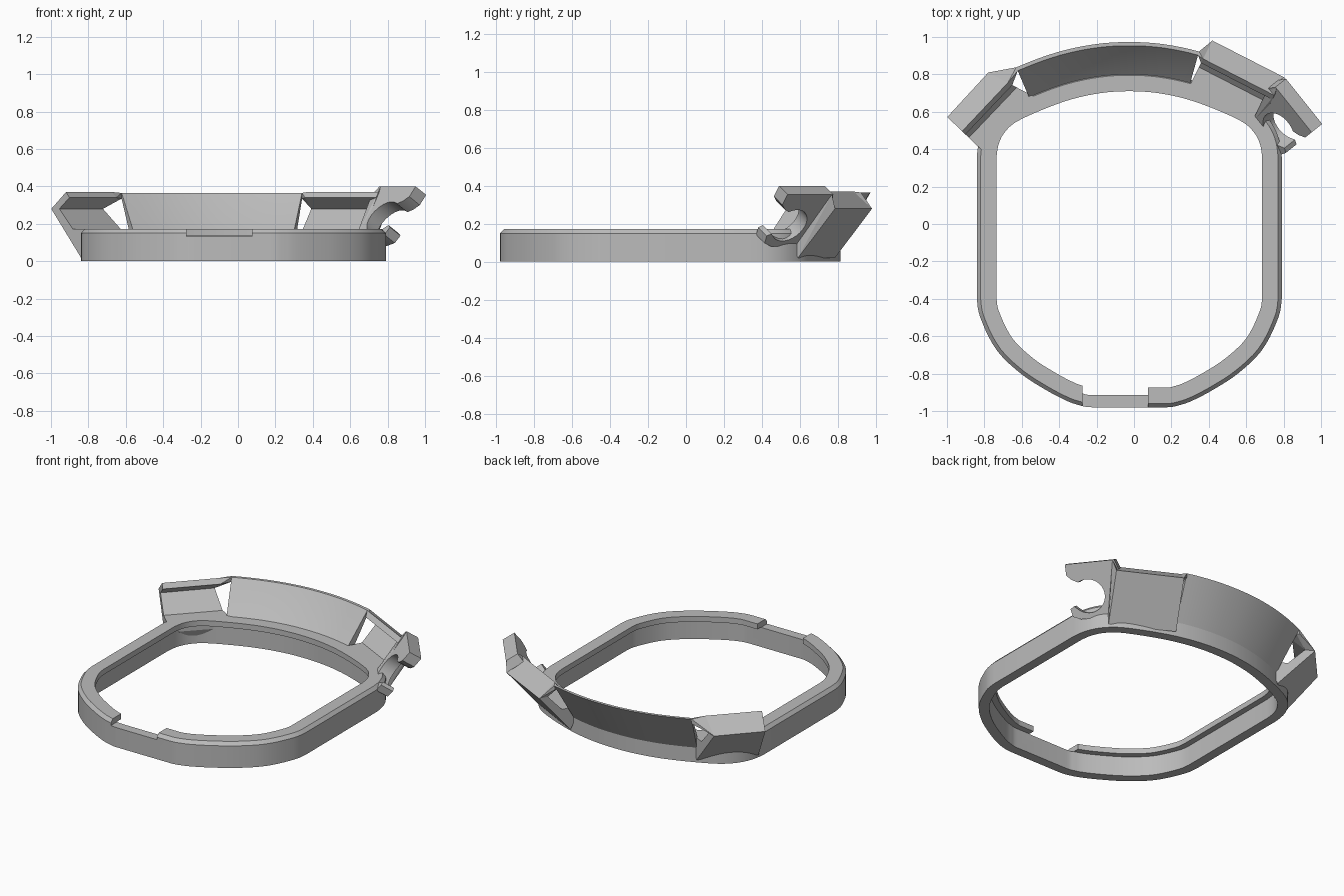
import bpy, bmesh, math
from mathutils import Vector as V

cube = bpy.data.objects.get("Cube")
if cube:
    bpy.data.objects.remove(cube, do_unlink=True)

grey = bpy.data.materials.new("light grey plastic")
grey.use_nodes = True
grey.diffuse_color = (0.5, 0.5, 0.5, 1)
grey.node_tree.nodes["Principled BSDF"].inputs["Base Color"].default_value = (0.5, 0.5, 0.5, 1)


def finish(name, bm):
    bmesh.ops.recalc_face_normals(bm, faces=bm.faces)
    mesh = bpy.data.meshes.new(name)
    bm.to_mesh(mesh)
    bm.free()
    mesh.materials.append(grey)
    ob = bpy.data.objects.new(name, mesh)
    bpy.context.collection.objects.link(ob)
    return ob


def smooth(ob):
    bpy.ops.object.select_all(action='DESELECT')
    ob.select_set(True)
    bpy.context.view_layer.objects.active = ob
    bpy.ops.object.shade_smooth_by_angle(angle=math.radians(25))


def loft(name, sections, closed=False):
    """Join equal closed sections into a solid."""
    bm = bmesh.new()
    rows = [[bm.verts.new(p) for p in sec] for sec in sections]
    pairs = list(zip(rows, rows[1:])) + ([(rows[-1], rows[0])] if closed else [])
    for a, b in pairs:
        for i in range(len(a)):
            j = (i + 1) % len(a)
            bm.faces.new((a[i], a[j], b[j], b[i]))
    if not closed:
        bm.faces.new(rows[0])
        bm.faces.new(rows[-1])
    return finish(name, bm)


def hull(name, points):
    bm = bmesh.new()
    for p in points:
        bm.verts.new(p)
    res = bmesh.ops.convex_hull(bm, input=bm.verts)
    junk = {g for g in res["geom_interior"] + res["geom_unused"] if isinstance(g, bmesh.types.BMVert)}
    bmesh.ops.delete(bm, geom=list(junk), context='VERTS')
    return finish(name, bm)


def section(base, out, profile):
    """Place (outward, height) profile points at a base point."""
    return [V((base[0] + o * out[0], base[1] + o * out[1], z)) for o, z in profile]


# Ring outline: half of it, mirrored and smoothed
CX = -0.025
half = [(0, -.98), (.2, -.98), (.27, -.968), (.34, -.943), (.45, -.885), (.58, -.8),
        (.705, -.68), (.785, -.53), (.815, -.4), (.815, -.1), (.815, .2), (.815, .36),
        (.795, .47), (.745, .56), (.66, .635), (.5, .71), (.33, .77), (.16, .805), (0, .815)]
ctrl = [V((x + CX, y)) for x, y in half] + [V((CX - x, y)) for x, y in half[-2:0:-1]]
n = len(ctrl)
outline = []
for i in range(n):
    a, b, c, d = (ctrl[(i + k) % n] for k in (-1, 0, 1, 2))
    if abs(b.x - c.x) < 1e-5 or abs(b.y - c.y) < 1e-5:
        outline.append(b)
        continue
    for k in range(4):
        t = k / 4
        outline.append(0.5 * (2 * b + (c - a) * t + (2 * a - 5 * b + 4 * c - d) * t ** 2
                              + (3 * b - a - 3 * c + d) * t ** 3))
frames = []
for i, p in enumerate(outline):
    before = (p - outline[i - 1]).normalized()
    after = (outline[(i + 1) % len(outline)] - p).normalized()
    t = (before + after).normalized()
    frames.append((p, V((t.y, -t.x))))

# Ring: thin wall with an inward lip on top
ring_profile = [(0, 0), (0, .15), (-.02, .172), (-.105, .172), (-.105, .135), (-.065, .135), (-.065, 0)]
ring = loft("ring", [section(p, o, ring_profile) for p, o in frames], True)

# Notch in the front of the lip
bpy.ops.mesh.primitive_cube_add(size=1, location=(-.1, -.97, .233))
cutter = bpy.context.object
cutter.name = "notch_cutter"
cutter.hide_render = True
cutter.scale = (.35, .25, .2)
mod = ring.modifiers.new("notch", 'BOOLEAN')
mod.operation = 'DIFFERENCE'
mod.object = cutter
mod.solver = 'EXACT'
bpy.ops.object.select_all(action='DESELECT')
bpy.context.view_layer.objects.active = ring
ring.select_set(True)
bpy.ops.object.modifier_apply(modifier=mod.name)
bpy.data.objects.remove(cutter, do_unlink=True)
smooth(ring)

# Flared guard along the back
guard_profile = [(0, .1), (.158, .365), (.138, .365), (-.015, .168), (-.05, .14)]
guard_sections = [section(p, o, guard_profile) for p, o in frames if p.y > .5 and -.59 < p.x < .33]
smooth(loft("back_guard", guard_sections))

# Pockets: a sloping outer plate with a roof flange, open toward the guard
pocket_profile = [(0, .02), (.22, .28), (.11, .37), (.085, .34), (.16, .28), (.06, .172),
                  (-.04, .172), (-.04, .1)]
right_a = section((-.84, .42), (-.72, .69), pocket_profile)
right_b = section((-.57, .70), (-.95, .5), pocket_profile)
left_a = section((.32, .785), (.45, .89), pocket_profile)
left_b = section((.70, .59), (.455, .89), pocket_profile)
loft("right_pocket", [right_a, right_b])
loft("left_pocket", [left_a, left_b])

# Gussets tying the pocket roofs to the guard
for name, roof, end in (("right_gusset", right_b, guard_sections[-1]),
                        ("left_gusset", left_a, guard_sections[0])):
    top = [end[1], end[2]]
    hull(name, roof[1:5] + top + [p - V((0, 0, .03)) for p in top])

# Hook: sloping plate with a round bite
corner = V((.95, .49, .4))
along = V((-.625, .78, 0))
slope = V((.49, .39, .78))
thick = V((.78, .625, -.63)).normalized() * .085


def on_hook(u, d, layer=0):
    return corner + along * u - slope * d + thick * layer


bite = []
for i in range(21):
    ang = math.radians(130 - 250 * i / 20)
    bite.append((.12 + .105 * math.cos(ang), .21 + .105 * math.sin(ang)))
shape = [(0, 0), (.31, 0), (.33, .06), (.24, .35), (.06, .35), (.01, .33), (.0, .28), (.025, .265)]
shape += bite + [(.03, .1), (0, .07)]
smooth(loft("hook", [[on_hook(u, d, k) for u, d in shape] for k in (0, 1)]))

# Solid web between the left pocket and the hook
edge = [on_hook(u, d, k) for u, d in ((.3, 0), (.32, .06), (.24, .34)) for k in (0, 1)]
hull("hook_web", [left_b[i] for i in (0, 1, 2, 6)] + edge)
